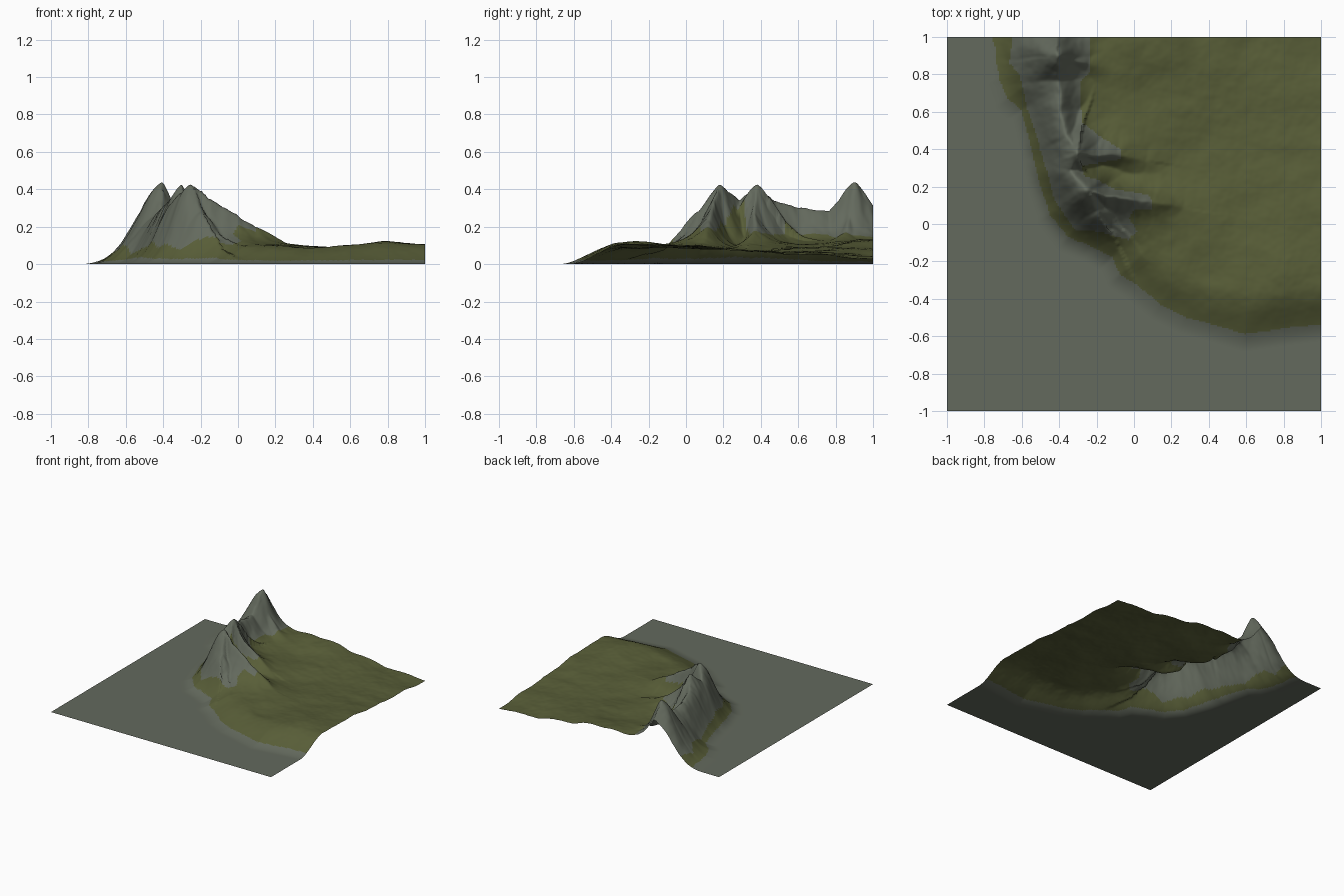
import bpy, bmesh, math
from mathutils import Vector, noise

if "Cube" in bpy.data.objects:
    bpy.data.objects.remove(bpy.data.objects["Cube"])

N = 230  # grid cells per side

# Outline of the green land, closed well outside the tile
COAST = [(-.76, 1.4), (-.756, 1), (-.72, .775), (-.676, .67), (-.6, .61), (-.56, .45), (-.51, .24),
         (-.45, .05), (-.354, -.07), (-.236, -.115), (-.118, -.18), (-.075, -.27), (0, -.314),
         (.14, -.43), (.27, -.496), (.434, -.54), (.595, -.59), (.756, -.565), (1, -.534),
         (1.4, -.534), (1.4, 1.4)]

# Outline of the bare rock
ROCK = [(-.65, 1.1), (-.665, .855), (-.61, .79), (-.57, .62), (-.515, .45), (-.477, .32), (-.424, .13),
        (-.316, -.03), (-.18, -.04), (-.03, -.085), (.015, -.04), (-.02, .03), (0, .08), (.095, .08),
        (.09, .147), (-.1, .185), (-.2, .24), (-.27, .26), (-.28, .31), (-.2, .325), (-.075, .345),
        (-.075, .4), (-.18, .47), (-.28, .55), (-.29, .76), (-.235, .81), (-.235, 1.1)]

# Crest lines: (points x, y, z), falloff on the left-hand and right-hand side
RIDGES = [
    ([(-.14, -.03, .15), (-.19, .07, .28), (-.25, .18, .425), (-.34, .28, .335), (-.31, .38, .425),
      (-.36, .47, .335), (-.39, .6, .295), (-.41, .77, .285), (-.41, .9, .44), (-.43, 1.02, .29)], .175, .105),
    ([(-.25, .18, .425), (-.15, .15, .345), (0, .13, .265), (.1, .12, .2), (.27, .09, .11)], .065, .10),
    ([(-.31, .38, .425), (-.2, .37, .28), (-.08, .365, .19), (.06, .34, .11)], .08, .055),
    ([(-.41, .9, .44), (-.33, .87, .27), (-.24, .85, .17)], .07, .07),
]

# Lowland spot heights
SPOTS = [(1, -.2, .105), (1, .05, .10), (1, .3, .07), (1, .6, .05), (1, 1, .026), (.8, -.25, .125),
         (.6, -.25, .10), (.45, -.2, .08), (.3, -.05, .10), (.2, -.15, .10), (.6, .1, .08), (.6, .5, .06),
         (.3, .4, .07), (.7, 1, .042), (.4, 1, .08), (.15, 1, .13), (-.05, .98, .14), (-.15, .8, .12),
         (.1, .7, .09), (-.1, .5, .11), (-.2, 1, .12), (-.02, -.05, .11), (-.5, .6, .03), (-.4, .1, .03),
         (-.25, -.06, .04), (-.65, .9, .03)]


def seg(px, py, a, b):
    """Distance to a segment, position along it, and side."""
    dx, dy = b[0] - a[0], b[1] - a[1]
    t = ((px - a[0]) * dx + (py - a[1]) * dy) / (dx * dx + dy * dy)
    t = min(1, max(0, t))
    d = math.hypot(px - a[0] - t * dx, py - a[1] - t * dy)
    return d, t, dx * (py - a[1]) - dy * (px - a[0])


def inside(px, py, poly):
    hit = False
    for a, b in zip(poly, poly[1:] + poly[:1]):
        if (a[1] > py) != (b[1] > py) and px < (b[0] - a[0]) * (py - a[1]) / (b[1] - a[1]) + a[0]:
            hit = not hit
    return hit


def smooth(lo, hi, v):
    t = min(1, max(0, (v - lo) / (hi - lo)))
    return t * t * (3 - 2 * t)


def fbm(x, y, f, seed):
    return noise.fractal(Vector((x * f, y * f, seed)), 1.0, 2.0, 4)


def lowland(x, y):
    total = weight = 0
    for sx, sy, sz in SPOTS:
        w = 1 / ((x - sx) ** 2 + (y - sy) ** 2 + .008) ** 1.5
        total, weight = total + w * sz, weight + w
    return total / weight


def height(x, y):
    shore = min(seg(x, y, a, b)[0] for a, b in zip(COAST, COAST[1:]))
    if not inside(x, y, COAST):
        shore = -shore
    if shore < -.1:
        return 0
    base = (lowland(x, y) + .008 * fbm(x, y, 5, 3)) * smooth(-.09, .21, shore)
    # gullies: bend the sample point before measuring the crests
    wx, wy = x + .012 * fbm(x, y, 6, 11), y + .012 * fbm(x, y, 6, 23)
    peak = 0
    for k, (pts, left, right) in enumerate(RIDGES):
        for a, b in zip(pts, pts[1:]):
            d, t, side = seg(wx, wy, a, b)
            if d > .5:
                continue
            # the main crest runs north, so its left side faces the sea
            w = left if side > 0 else right
            top = a[2] + t * (b[2] - a[2])
            peak = max(peak, (top - base) * math.exp(-(d / w) ** (1.3 if k else 1.5)))
    peak *= smooth(-.08, .17, shore)
    return max(0, base + peak * (1 + .04 * fbm(x, y, 9, 7)))


def material(name, colour):
    m = bpy.data.materials.new(name)
    m.diffuse_color = (*colour, 1)
    m.use_nodes = True
    m.node_tree.nodes["Principled BSDF"].inputs["Base Color"].default_value = m.diffuse_color
    return m


# Terrain sheet: sea, shore, lowland and mountain ridge
bm = bmesh.new()
bmesh.ops.create_grid(bm, x_segments=N, y_segments=N, size=1)
for v in bm.verts:
    v.co.z = height(v.co.x, v.co.y)

# Green inside the coast, grey on the rock and the sea
for f in bm.faces:
    c = f.calc_center_median()
    x = c.x + .006 * fbm(c.x, c.y, 9, 31)
    y = c.y + .006 * fbm(c.x, c.y, 9, 47)
    f.material_index = 1 if inside(x, y, COAST) and not inside(x, y, ROCK) else 0
    f.smooth = True

mesh = bpy.data.meshes.new("terrain")
bm.to_mesh(mesh)
bm.free()
mesh.materials.append(material("grey rock", (.126, .143, .110)))
mesh.materials.append(material("grass green", (.098, .111, .039)))
terrain = bpy.data.objects.new("terrain", mesh)
bpy.context.collection.objects.link(terrain)
